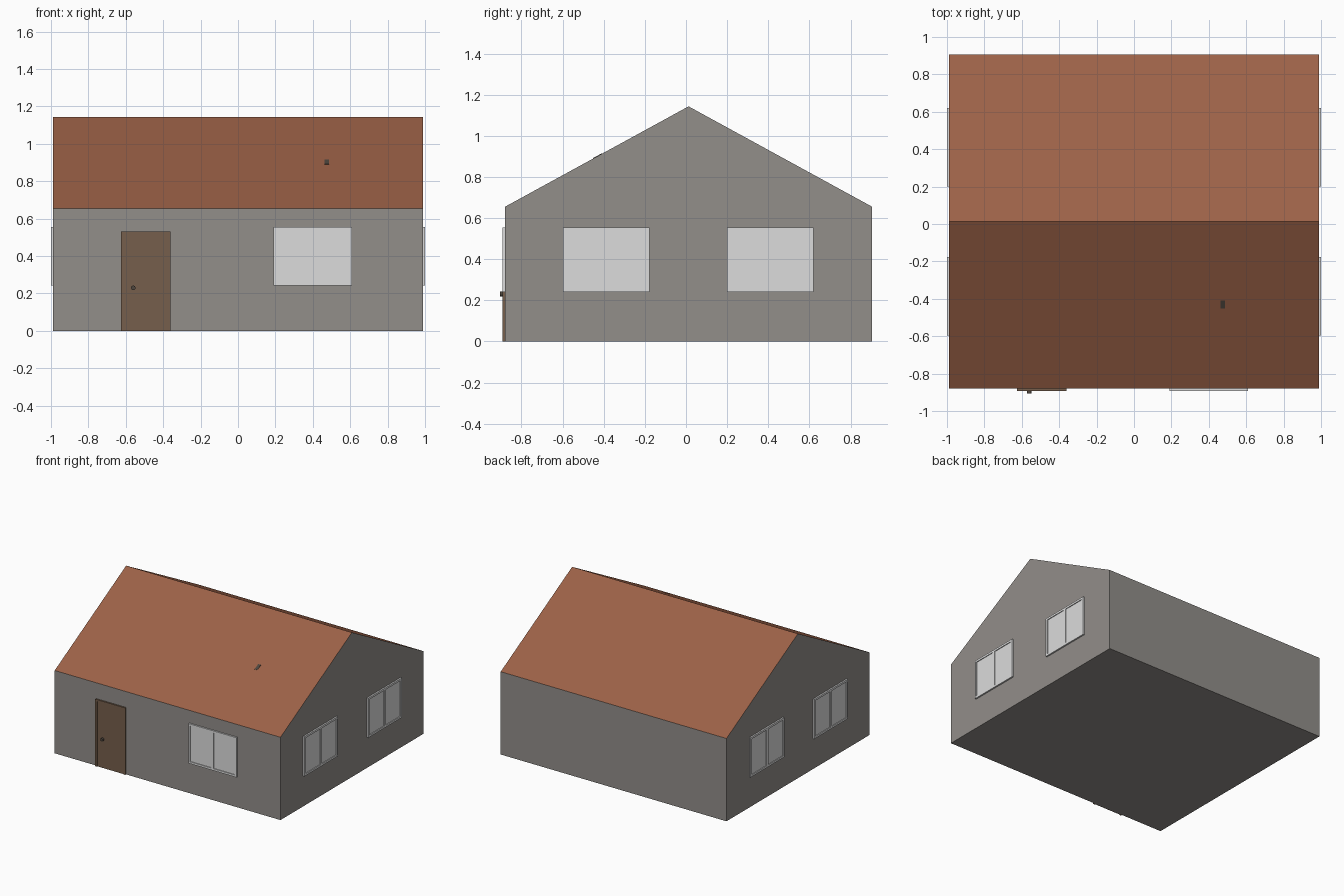
import bpy, bmesh, math
from mathutils import Matrix, Vector

if "Cube" in bpy.data.objects:
    bpy.data.objects.remove(bpy.data.objects["Cube"])


def srgb(r, g, b):
    f = lambda c: c / 12.92 if c <= 0.04045 else ((c + 0.055) / 1.055) ** 2.4
    return (f(r / 255), f(g / 255), f(b / 255), 1)


def material(name, rgb):
    m = bpy.data.materials.new(name)
    m.diffuse_color = srgb(*rgb)
    m.use_nodes = True
    m.node_tree.nodes["Principled BSDF"].inputs["Base Color"].default_value = m.diffuse_color
    return m


WALL = material("grey_plaster", (146, 142, 138))
ROOF = material("terracotta_roof", (156, 97, 71))
WHITE = material("white_window", (220, 220, 220))
WOOD = material("brown_door", (118, 95, 76))
METAL = material("dark_metal", (78, 70, 62))


def finish(name, bm, *mats):
    bmesh.ops.recalc_face_normals(bm, faces=bm.faces)
    me = bpy.data.meshes.new(name)
    bm.to_mesh(me)
    bm.free()
    ob = bpy.data.objects.new(name, me)
    bpy.context.collection.objects.link(ob)
    for m in mats:
        me.materials.append(m)
    return ob


def box(bm, lo, hi):
    lo, hi = Vector(lo), Vector(hi)
    mat = Matrix.Translation((lo + hi) / 2) @ Matrix.Diagonal((*(hi - lo), 1))
    bmesh.ops.create_cube(bm, size=1, matrix=mat)


# House shell: gabled profile extruded along x, upward faces are roof
X, Y0, Y1, EAVE, RIDGE = 0.988, -0.88, 0.905, 0.655, 1.143
YM = (Y0 + Y1) / 2
bm = bmesh.new()
profile = [(Y0, 0), (Y1, 0), (Y1, EAVE), (YM, RIDGE), (Y0, EAVE)]
face = bm.faces.new([bm.verts.new((-X, y, z)) for y, z in profile])
ext = bmesh.ops.extrude_face_region(bm, geom=[face], use_keep_orig=True)
bmesh.ops.translate(bm, vec=(2 * X, 0, 0),
                    verts=[v for v in ext["geom"] if isinstance(v, bmesh.types.BMVert)])
bmesh.ops.recalc_face_normals(bm, faces=bm.faces)
for f in bm.faces:
    f.material_index = 1 if f.normal.z > 0.1 else 0
finish("house_shell", bm, WALL, ROOF)


# Windows: frame bars and two recessed panes, built facing -y and turned
def window(name, pos, turn):
    w, h, b, d = 0.21, 0.157, 0.016, 0.012
    bm = bmesh.new()
    for s in (-1, 1):
        box(bm, (-w, -d, s * h - b * (s > 0)), (w, 0, s * h + b * (s < 0)))
        box(bm, (s * w - b * (s > 0), -d, -h + b), (s * w + b * (s < 0), 0, h - b))
        x0, x1 = sorted((s * 0.01, s * (w - b)))
        box(bm, (x0, -0.006, -h + b), (x1, 0, h - b))
    box(bm, (-0.01, -d, -h + b), (0.01, 0, h - b))
    bm.transform(Matrix.Translation(pos) @ Matrix.Rotation(turn, 4, 'Z'))
    finish(name, bm, WHITE)


window("front_window", (0.40, Y0, 0.398), 0)
for side, s in (("right", 1), ("left", -1)):
    for end, y in (("front", -0.387), ("back", 0.41)):
        window(f"{side}_{end}_window", (s * X, y, 0.398), s * math.pi / 2)

# Door: frame and slightly recessed leaf
DL, DR, DT, B = -0.625, -0.362, 0.53, 0.014
bm = bmesh.new()
box(bm, (DL, Y0 - 0.012, 0), (DL + B, Y0, DT))
box(bm, (DR - B, Y0 - 0.012, 0), (DR, Y0, DT))
box(bm, (DL + B, Y0 - 0.012, DT - B), (DR - B, Y0, DT))
finish("door_frame", bm, WOOD)
bm = bmesh.new()
box(bm, (DL + B, Y0 - 0.006, 0), (DR - B, Y0, DT - B))
finish("door_leaf", bm, WOOD)

# Door knob
bm = bmesh.new()
bmesh.ops.create_cone(bm, cap_ends=True, segments=16, radius1=0.012, radius2=0.012, depth=0.014,
                      matrix=Matrix.Translation((-0.56, -0.898, 0.23)) @ Matrix.Rotation(math.pi / 2, 4, 'X'))
bmesh.ops.create_cone(bm, cap_ends=True, segments=12, radius1=0.006, radius2=0.006, depth=0.014,
                      matrix=Matrix.Translation((-0.56, -0.885, 0.23)) @ Matrix.Rotation(math.pi / 2, 4, 'X'))
finish("door_knob", bm, METAL)

# Small vent lying on the front roof slope
slope = math.atan2(RIDGE - EAVE, YM - Y0)
z = EAVE + (-0.43 - Y0) * math.tan(slope)
bm = bmesh.new()
box(bm, (-0.012, -0.025, -0.003), (0.012, 0.025, 0.002))
bm.transform(Matrix.Translation((0.475, -0.43, z)) @ Matrix.Rotation(slope, 4, 'X'))
finish("roof_vent", bm, METAL)
